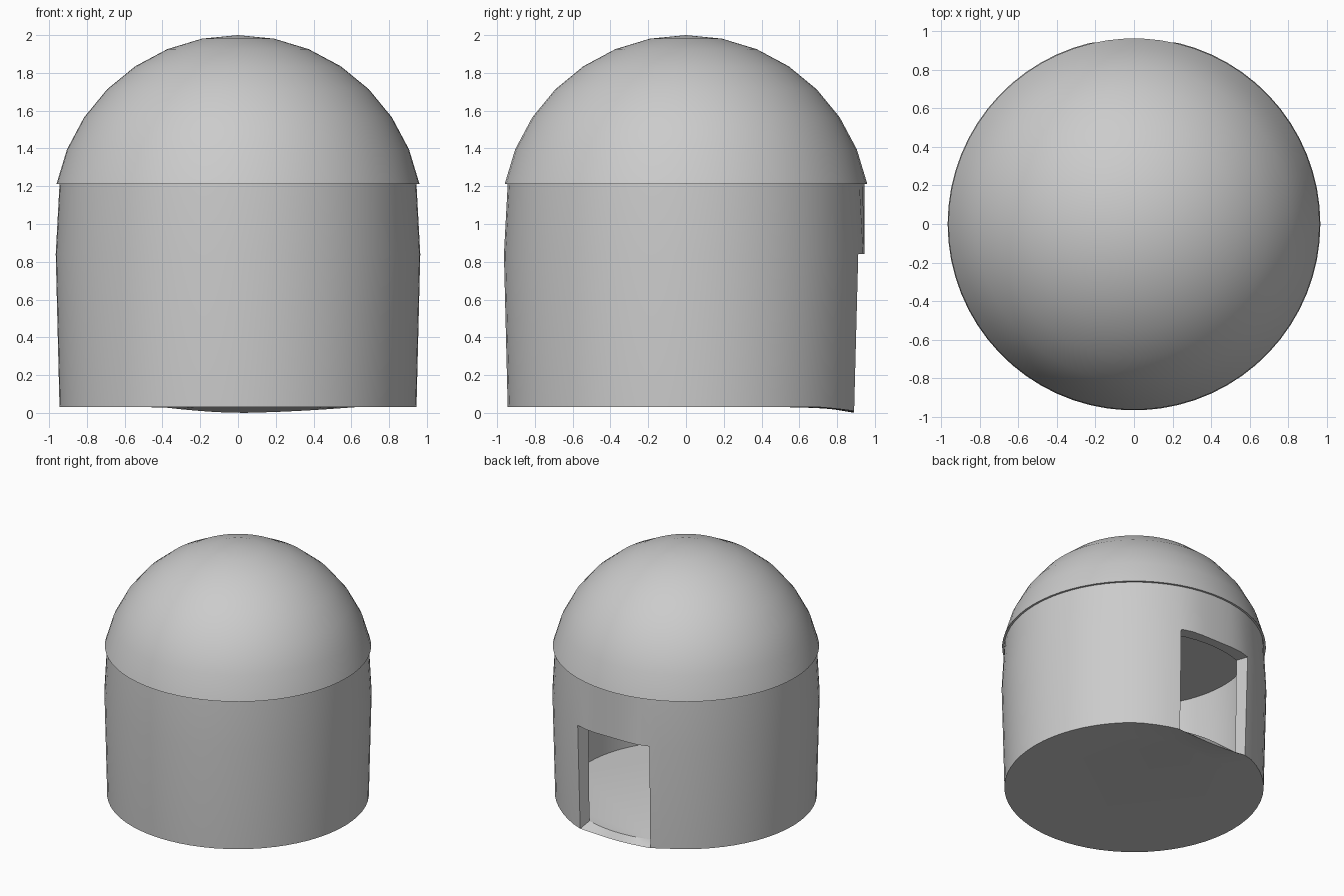
import bpy, bmesh
from math import sin, cos, pi, radians, degrees

if "Cube" in bpy.data.objects:
    bpy.data.objects.remove(bpy.data.objects["Cube"])

N = 66                # columns around the drum
STEP = 2 * pi / N
DOOR = range(-3, 4)   # columns removed for the doorway, centred on +y

grey = bpy.data.materials.new("plain grey")
grey.diffuse_color = (0.6, 0.6, 0.6, 1)
grey.use_nodes = True
grey.node_tree.nodes["Principled BSDF"].inputs["Base Color"].default_value = grey.diffuse_color


def angle(k):
    """Angle from +y of the left edge of column k."""
    return (k - 0.5) * STEP


def finish(bm, name):
    bmesh.ops.remove_doubles(bm, verts=bm.verts, dist=1e-5)
    bmesh.ops.recalc_face_normals(bm, faces=bm.faces)
    mesh = bpy.data.meshes.new(name)
    bm.to_mesh(mesh)
    bm.free()
    mesh.materials.append(grey)
    ob = bpy.data.objects.new(name, mesh)
    bpy.context.collection.objects.link(ob)
    bpy.ops.object.select_all(action='DESELECT')
    ob.select_set(True)
    bpy.context.view_layer.objects.active = ob
    bpy.ops.object.shade_smooth_by_angle(angle=radians(30))
    return ob


def ring(bm, point):
    return [bm.verts.new(point(angle(k))) for k in range(N)]


def bridge(bm, a, b, skip=()):
    gone = {k % N for k in skip}
    for k in range(N):
        if k not in gone:
            j = (k + 1) % N
            bm.faces.new((a[k], a[j], b[j], b[k]))


def circle(r, z, ymax=9):
    return lambda t: (r * sin(t), min(r * cos(t), ymax), z)


def wrapped(t):
    return (t + pi) % (2 * pi) - pi


def base_edge(t):
    """Outer foot of the drum: flattened and sagging below the doorway."""
    d = degrees(wrapped(t))
    reach = 40 if d > 0 else 25
    z = 0.03 * min(1, abs(d) / reach) ** 1.5
    y = 0.945 * cos(t)
    if abs(d) < 20:
        y = min(y, 0.89)
    return (0.945 * sin(t), y, z)


# Hollow drum wall with a doorway
bm = bmesh.new()
outer = [ring(bm, base_edge), ring(bm, circle(0.965, 0.84, 0.945)),
         ring(bm, circle(0.945, 1.211))]
inner = [ring(bm, circle(0.86, 0.05)), ring(bm, circle(0.87, 0.84)),
         ring(bm, circle(0.86, 1.211))]
for shell in (outer, inner):
    bridge(bm, shell[0], shell[1], DOOR)
    bridge(bm, shell[1], shell[2])
bridge(bm, outer[2], inner[2])
for k in DOOR:        # lintel underside and sloping sill
    for lv in (0, 1):
        a, b = outer[lv], inner[lv]
        i, j = k % N, (k + 1) % N
        bm.faces.new((a[i], a[j], b[j], b[i]))
for k in (DOOR[0] % N, DOOR[-1] + 1):   # door jambs
    bm.faces.new((outer[0][k], outer[1][k], inner[1][k], inner[0][k]))
# floor inside and underside
bm.faces.new(inner[0])
under = ring(bm, circle(0.72, 0.03))
bridge(bm, outer[0], under)
bm.faces.new(under)
finish(bm, "drum_wall")

# Dome cap, closed underneath as a flat ceiling
bm = bmesh.new()
R, CZ = 0.98, 1.02
rings = [ring(bm, circle(R * sin(radians(11.25 * i)), CZ + R * cos(radians(11.25 * i))))
         for i in range(1, 8)]
for a, b in zip(rings, rings[1:]):
    bridge(bm, a, b)
top = bm.verts.new((0, 0, CZ + R))
for k in range(N):
    bm.faces.new((top, rings[0][k], rings[0][(k + 1) % N]))
bm.faces.new(rings[-1])
finish(bm, "dome_roof")
